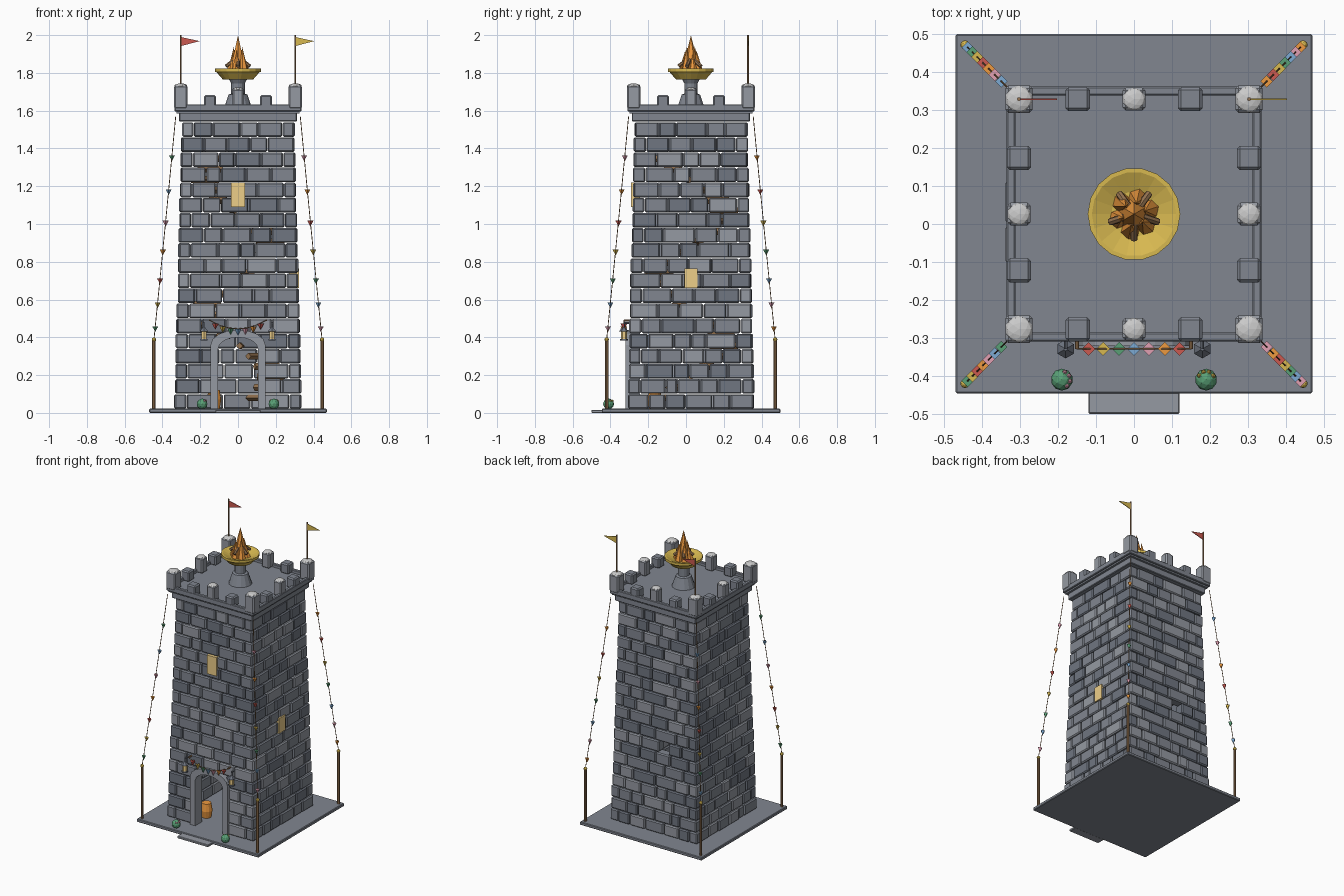
import bpy, bmesh, random
from math import pi, sin, cos
from mathutils import Vector as V, Matrix as M

if "Cube" in bpy.data.objects:
    bpy.data.objects.remove(bpy.data.objects["Cube"])

random.seed(4)
CY = 0.026                      # tower centre in y
RED, GOLD, BLUE, GREEN = (.6, .1, .08, 1), (.68, .48, .08, 1), (.2, .4, .65, 1), (.1, .35, .18, 1)
PINK, WOOD, FIRE, GLOW = (.75, .35, .45, 1), (.3, .17, .08, 1), (.85, .32, .05, 1), (.85, .62, .25, 1)
DARK, MID, PALE, WHITE = (.16, .18, .22, 1), (.22, .24, .28, 1), (.3, .32, .36, 1), (.9, .9, .92, 1)
FLAGS = [RED, GOLD, GREEN, BLUE, PINK, FIRE]
mats = {}


def mat(col):
    if col not in mats:
        mats[col] = bpy.data.materials.new("paint_%d" % len(mats))
        mats[col].diffuse_color = col
    return mats[col]


def finish(name, bm, col):
    bmesh.ops.recalc_face_normals(bm, faces=bm.faces)
    me = bpy.data.meshes.new(name)
    bm.to_mesh(me)
    bm.free()
    ob = bpy.data.objects.new(name, me)
    bpy.context.collection.objects.link(ob)
    me.materials.append(mat(col))
    return ob


def add_box(bm, lo, hi, bevel=0):
    lo, hi = V(lo), V(hi)
    m = M.Translation((lo + hi) / 2) @ M.Diagonal((*(hi - lo), 1))
    vs = bmesh.ops.create_cube(bm, size=1, matrix=m)["verts"]
    if bevel:
        es = list({e for v in vs for e in v.link_edges})
        bmesh.ops.bevel(bm, geom=es, offset=bevel, segments=1, affect='EDGES')


def box(name, lo, hi, col=MID, bevel=0):
    bm = bmesh.new()
    add_box(bm, lo, hi, bevel)
    return finish(name, bm, col)


def rod(name, a, b, r1, col, r2=None, n=8):
    a, b = V(a), V(b)
    bm = bmesh.new()
    q = (b - a).to_track_quat('Z', 'Y').to_matrix().to_4x4()
    bmesh.ops.create_cone(bm, cap_ends=True, segments=n, radius1=r1, radius2=r1 if r2 is None else r2,
                          depth=(b - a).length, matrix=M.Translation((a + b) / 2) @ q)
    return finish(name, bm, col)


def ball(name, c, r, col, squash=1, sub=2):
    bm = bmesh.new()
    bmesh.ops.create_icosphere(bm, subdivisions=sub, radius=r, matrix=M.Translation(c) @ M.Diagonal((1, 1, squash, 1)))
    return finish(name, bm, col)


def prism(name, pts, y0, y1, col):
    """Outline in x,z extruded along y."""
    bm = bmesh.new()
    f = bm.faces.new([bm.verts.new((x, y0, z)) for x, z in pts])
    ext = bmesh.ops.extrude_face_region(bm, geom=[f])["geom"]
    bmesh.ops.translate(bm, vec=(0, y1 - y0, 0), verts=[g for g in ext if isinstance(g, bmesh.types.BMVert)])
    return finish(name, bm, col)


def lathe(name, prof, n, col):
    bm = bmesh.new()
    rings = [[bm.verts.new((r * cos(2 * pi * k / n), CY + r * sin(2 * pi * k / n), z)) for k in range(n)] for r, z in prof]
    for a, b in zip(rings, rings[1:]):
        for k in range(n):
            bm.faces.new((a[k], a[(k + 1) % n], b[(k + 1) % n], b[k]))
    bm.faces.new(rings[0])
    bm.faces.new(rings[-1])
    return finish(name, bm, col)


def bunting(name, a, b, sag, ts, size):
    """Sagging string with little hanging pennants."""
    a, b = V(a), V(b)
    at = lambda t: a.lerp(b, t) - V((0, 0, sag * 4 * t * (1 - t)))
    for k in range(6):
        rod(name + "_string", at(k / 6), at((k + 1) / 6), .0022, WOOD, n=5)
    for k, t in enumerate(ts):
        p = at(t)
        rod(name + "_pennant", p, p - V((0, 0, size * 1.9)), size, FLAGS[(k + len(name)) % 6], 0, 4)


# base plate and doorstep
box("base_plate", (-.47, CY - .472, 0), (.47, .5, .022), MID, .004)
box("door_step", (-.12, -.5, 0), (.12, -.44, .016), PALE, .003)

# masonry: 19 courses of bevelled blocks, four walls, corners interlocking
T, ROW = .06, .08
walls = {c: bmesh.new() for c in (DARK, MID, PALE)}
for i in range(19):
    z = .02 + ROW * i
    h = .333 - .037 * i / 18
    for side in range(4):
        turn = M.Translation((0, CY, 0)) @ M.Rotation(side * pi / 2, 4, 'Z')
        end = h if (i + side) % 2 else h - T
        spans = [(-end, end)]
        if side == 0 and i < 5:
            spans = [(-end, -.115), (.115, end)]
        if side == 2 and i == 7:
            spans = [(-end, .035), (.105, end)]
        for s0, s1 in spans:
            n = max(1, round((s1 - s0) / .118))
            cuts = [s0 + (s1 - s0) * (k + (random.uniform(-.28, .28) if 0 < k < n else 0)) / n for k in range(n + 1)]
            for x0, x1 in zip(cuts, cuts[1:]):
                out = random.choice((0, 0, .002, .005))
                bm = walls[random.choice((DARK, MID, MID, PALE))]
                old = set(bm.verts)
                add_box(bm, (x0 + .002, -h - out, z + .0015), (x1 - .002, -h + T, z + ROW - .0015), .007)
                bmesh.ops.transform(bm, matrix=turn, verts=[v for v in bm.verts if v not in old])
for c, bm in walls.items():
    finish("wall_blocks", bm, c)

# inside: spiral treads and a barrel
for k in range(24):
    a = k * .5 - 1
    rod("stair_tread", (.1 * cos(a), CY + .1 * sin(a), .08 + k * .055),
        (.25 * cos(a), CY + .25 * sin(a), .08 + k * .055), .018, WOOD, n=4)
for z0, z1, r1, r2 in ((.02, .07, .03, .038), (.07, .12, .038, .03)):
    rod("barrel", (-.127, -.165, z0), (-.127, -.165, z1), r1, FIRE, r2, 12)

# door surround
arc = lambda w, s, t: [(w * cos(pi * k / 8), s + (t - s) * sin(pi * k / 8)) for k in range(9)]
outer = [(.145, .02)] + arc(.145, .36, .44) + [(-.145, .02)]
inner = [(.105, .02)] + arc(.105, .34, .40) + [(-.105, .02)]
prism("door_arch", outer + inner[::-1], CY - .347, CY - .27, PALE)

# glowing windows
box("front_window", (-.036, CY - .316, 1.09), (.036, CY - .27, 1.22), GLOW)
box("right_window", (.27, CY - .035, .66), (.324, CY + .035, .765), GLOW)

# cornice, deck and parapet
box("cornice_lower", (-.312, CY - .312, 1.543), (.312, CY + .312, 1.588), MID, .004)
box("roof_deck", (-.325, CY - .325, 1.586), (.325, CY + .325, 1.612), MID)
for s in (-1, 1):
    x0, x1 = sorted((s * .312, s * .336))
    box("parapet_side", (x0, CY - .336, 1.596), (x1, CY + .336, 1.633), MID, .004)
    box("parapet_end", (-.336, CY + x0, 1.596), (.336, CY + x1, 1.633), MID, .004)

# merlons: tall capped ones at corners and mid sides, low ones between
P = (-.303, -.148, 0, .148, .303)
for i, x in enumerate(P):
    for j, y in enumerate(P):
        if i in (0, 4) or j in (0, 4):
            corner = i in (0, 4) and j in (0, 4)
            tall = i % 2 == 0 and j % 2 == 0
            w, top = (.036, 1.733) if corner else (.03, 1.715) if tall else (.032, 1.682)
            box("merlon", (x - w, CY + y - w, 1.61), (x + w, CY + y + w, top), PALE if tall else MID, .008)
            if tall:
                ball("snow_cap", (x, CY + y, top - .003), w, WHITE, .4)

# brazier and fire
lathe("brazier_pedestal", [(.075, 1.61), (.05, 1.685), (.036, 1.69), (.036, 1.745), (.05, 1.77)], 14, MID)
lathe("brazier_bowl", [(.08, 1.765), (.115, 1.805), (.122, 1.805), (.122, 1.822), (.111, 1.822), (.06, 1.8)], 18, GOLD)
rod("flame_core", (0, CY, 1.80), (0, CY, 2.0), .05, FIRE, 0, 6)
for k in range(6):
    a = k * pi / 3 + .3
    d = V((cos(a), sin(a), 0))
    o = V((0, CY, 0))
    rod("flame", o + d * .042 + V((0, 0, 1.80)), o + d * .03 + V((0, 0, 1.90 + .04 * (k % 3) / 2)), .026, FIRE, 0, 6)
for k in range(5):
    a = k * 2 * pi / 5 - pi / 2
    d = V((cos(a), sin(a), 0))
    rod("log", V((0, CY, 1.87)) + d * .02, V((0, CY, 1.835)) + d * .066, .01, WOOD, n=7)

# flags on the rear corners
for x, col in ((-.303, RED), (.303, GOLD)):
    y = CY + .303
    rod("flag_pole", (x, y, 1.72), (x, y, 2.0), .005, WOOD)
    prism("flag", [(x, 1.99), (x + .1, 1.968), (x, 1.942)], y - .002, y + .002, col)

# corner posts with bunting up to the cornice
for sx in (-1, 1):
    for sy in (-1, 1):
        px, py = sx * .445, CY + sy * .446
        rod("corner_post", (px, py, .02), (px, py, .38), .009, WOOD)
        ball("post_finial", (px, py, .388), .012, GOLD)
        bunting("corner_bunting" + "_" * (sx + 1) + "_" * (sy > 0), (sx * .33, CY + sy * .33, 1.57), (px, py, .39),
                .01, [.17, .32, .46, .59, .72, .83, .94], .016)

# door garland, lanterns and bushes
yf = CY - .355
bunting("door_garland", (-.15, yf, .49), (.15, yf, .49), .045, [.1, .23, .37, .5, .63, .77, .9], .018)
for s, petal in ((-1, PINK), (1, GOLD)):
    x = s * .18
    rod("lantern_bracket", (x, CY - .31, .475), (x, yf, .475), .005, DARK)
    rod("garland_peg", (s * .15, CY - .3, .49), (s * .15, yf, .49), .005, WOOD)
    rod("lantern_hook", (x, yf + .004, .478), (x, yf + .004, .44), .003, DARK)
    rod("lantern_cap", (x, yf, .432), (x, yf, .455), .025, DARK, .005, 6)
    rod("lantern_glass", (x, yf, .39), (x, yf, .433), .016, GLOW, n=6)
    rod("lantern_base", (x, yf, .382), (x, yf, .391), .021, DARK, n=6)
    ball("bush", (s * .19, -.41, .047), .029, GREEN)
    for k in range(4):
        a = k * .7 - (.9 if s < 0 else -.5)
        ball("flower", (s * .19 + .021 * cos(a), -.41 + .021 * sin(a), .064), .007, petal, sub=1)

for m in bpy.data.materials:
    if m.users and not m.is_grease_pencil:
        m.use_nodes = True
        m.node_tree.nodes["Principled BSDF"].inputs["Base Color"].default_value = m.diffuse_color
